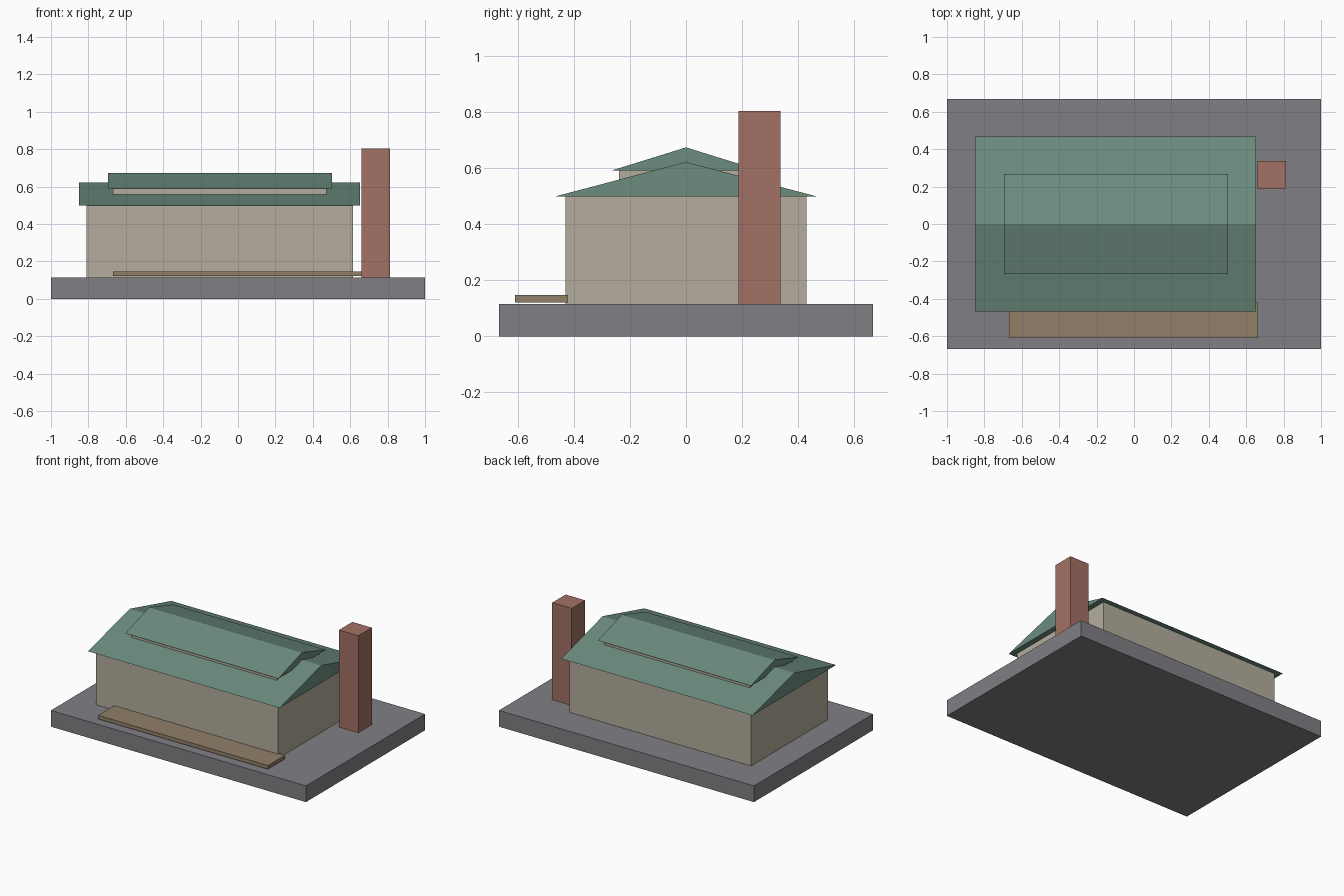
import bpy

default = bpy.data.objects.get("Cube")
if default:
    bpy.data.objects.remove(default, do_unlink=True)


def linear(c):
    c /= 255
    return c / 12.92 if c <= 0.04045 else ((c + 0.055) / 1.055) ** 2.4


def material(name, *rgb):
    mat = bpy.data.materials.new(name)
    mat.use_nodes = True
    colour = (*map(linear, rgb), 1)
    mat.diffuse_color = colour
    mat.node_tree.nodes["Principled BSDF"].inputs["Base Color"].default_value = colour
    return mat


def extrude_x(name, profile, x0, x1, mat):
    """Solid with a counter-clockwise (y, z) profile running from x0 to x1."""
    n = len(profile)
    verts = [(x, y, z) for x in (x0, x1) for y, z in profile]
    faces = [tuple(reversed(range(n))), tuple(range(n, 2 * n))]
    faces += [(i, (i + 1) % n, n + (i + 1) % n, n + i) for i in range(n)]
    mesh = bpy.data.meshes.new(name)
    mesh.from_pydata(verts, [], faces)
    mesh.materials.append(mat)
    obj = bpy.data.objects.new(name, mesh)
    bpy.context.collection.objects.link(obj)
    return obj


def box(name, x, y, z, mat):
    profile = [(y[0], z[0]), (y[1], z[0]), (y[1], z[1]), (y[0], z[1])]
    return extrude_x(name, profile, *x, mat)


def gable(name, x, half_depth, z, mat):
    profile = [(-half_depth, z[0]), (half_depth, z[0]), (0, z[1])]
    return extrude_x(name, profile, *x, mat)


stone = material("grey stone", 128, 127, 132)
plaster = material("beige plaster", 180, 174, 157)
tile = material("green roof", 108, 140, 127)
brick = material("red brick", 163, 113, 101)
wood = material("brown wood", 146, 127, 105)

# Ground slab and house walls
box("ground_slab", (-1, 1), (-0.667, 0.667), (0, 0.115), stone)
box("house_walls", (-0.811, 0.614), (-0.43, 0.43), (0.115, 0.498), plaster)

# Main roof with a raised ridge vent on top
gable("main_roof", (-0.849, 0.653), 0.467, (0.498, 0.621), tile)
box("upper_walls", (-0.669, 0.473), (-0.239, 0.239), (0.52, 0.59), plaster)
gable("upper_roof", (-0.696, 0.503), 0.267, (0.59, 0.673), tile)

# Porch step and chimney
box("porch_step", (-0.669, 0.662), (-0.61, -0.42), (0.121, 0.147), wood)
box("chimney", (0.661, 0.813), (0.187, 0.337), (0.115, 0.803), brick)
